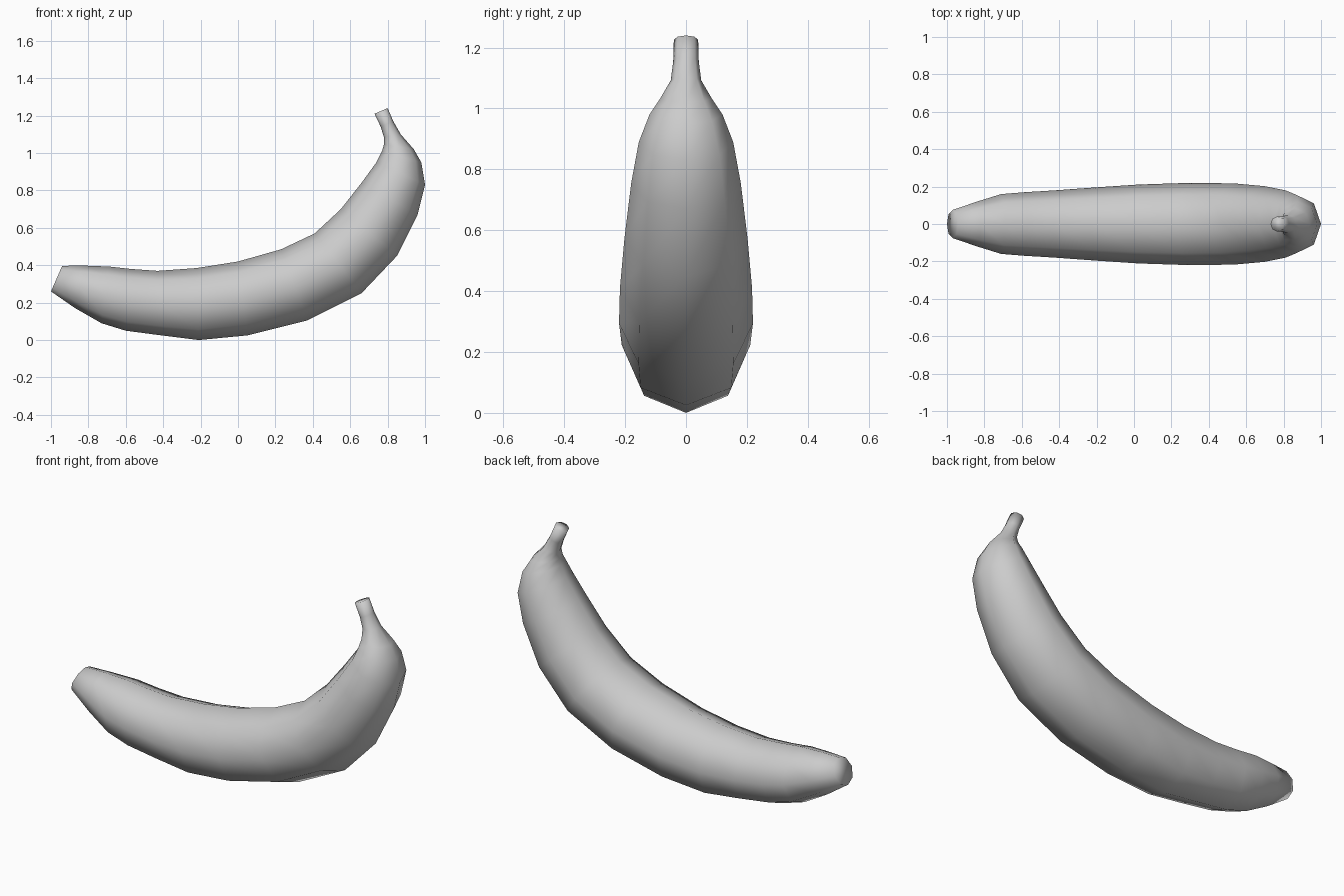
import bpy, bmesh
from math import sin, cos, tau
from mathutils import Vector

cube = bpy.data.objects.get("Cube")
if cube:
    bpy.data.objects.remove(cube, do_unlink=True)

SIDES = 8

# Cross-sections from blossom tip to stem: outer x, z; inner x, z; half width
sections = [
    (-1.00, .26, -.94, .397, .075),
    (-.87, .17, -.82, .398, .118),
    (-.73, .09, -.69, .393, .160),
    (-.60, .05, -.57, .380, .170),
    (-.41, .025, -.43, .370, .180),
    (-.21, .00, -.22, .385, .195),
    (.05, .025, .00, .42, .211),
    (.37, .105, .23, .485, .220),
    (.66, .25, .41, .57, .217),
    (.85, .45, .55, .70, .202),
    (.96, .67, .66, .84, .180),
    (1.00, .83, .74, .95, .155),
    (.98, .95, .77, 1.01, .120),
    (.94, 1.02, .78, 1.045, .085),
    (.87, 1.10, .78, 1.085, .050),
    (.83, 1.17, .763, 1.14, .042),
    (.80, 1.24, .73, 1.21, .040),
]


def material(name, colour):
    mat = bpy.data.materials.new(name)
    mat.use_nodes = True
    mat.diffuse_color = colour
    mat.node_tree.nodes["Principled BSDF"].inputs["Base Color"].default_value = colour
    return mat


def ring(bm, ox, oz, ix, iz, width):
    """Eight-sided ring spanning the outer and inner curve."""
    outer, inner = Vector((ox, 0, oz)), Vector((ix, 0, iz))
    centre, radius = (outer + inner) / 2, (outer - inner) / 2
    side = Vector((0, width, 0))
    return [bm.verts.new(centre + radius * cos(tau * i / SIDES) + side * sin(tau * i / SIDES))
            for i in range(SIDES)]


# Curved fruit body with its stem
bm = bmesh.new()
rings = [ring(bm, *s) for s in sections]
for a, b in zip(rings, rings[1:]):
    for i in range(SIDES):
        j = (i + 1) % SIDES
        bm.faces.new((a[i], a[j], b[j], b[i]))

# End caps
bm.faces.new(rings[0])
bm.faces.new(rings[-1])
bmesh.ops.recalc_face_normals(bm, faces=bm.faces)
for face in bm.faces:
    face.smooth = True

mesh = bpy.data.meshes.new("banana")
bm.to_mesh(mesh)
bm.free()
mesh.materials.append(material("plain grey", (.6, .6, .6, 1)))
banana = bpy.data.objects.new("banana", mesh)
bpy.context.collection.objects.link(banana)
